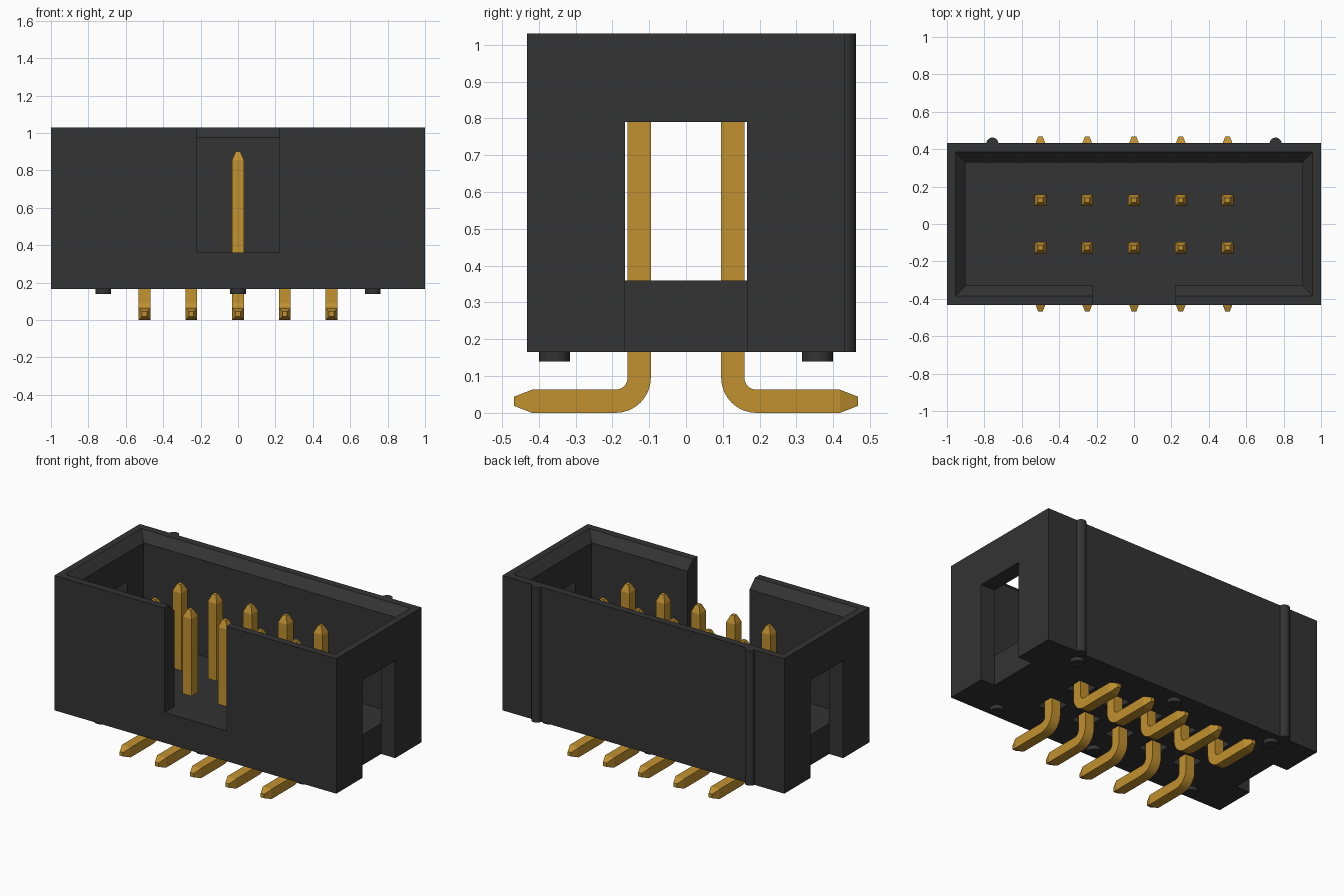
import bpy
import bmesh
import math

cube = bpy.data.objects.get("Cube")
if cube:
    bpy.data.objects.remove(cube, do_unlink=True)


def material(name, rgb):
    m = bpy.data.materials.new(name)
    m.use_nodes = True
    m.diffuse_color = (*rgb, 1)
    m.node_tree.nodes["Principled BSDF"].inputs["Base Color"].default_value = (*rgb, 1)
    return m


BLACK = material("black plastic", (0.033, 0.033, 0.033))
GOLD = material("gold metal", (0.53, 0.28, 0.028))


def loft(name, rings, mat):
    """Skin a list of four-cornered rings and close both ends."""
    bm = bmesh.new()
    loops = [[bm.verts.new(p) for p in ring] for ring in rings]
    for a, b in zip(loops, loops[1:]):
        for i in range(4):
            j = (i + 1) % 4
            bm.faces.new((a[i], a[j], b[j], b[i]))
    bm.faces.new(loops[0][::-1])
    bm.faces.new(loops[-1])
    bmesh.ops.recalc_face_normals(bm, faces=bm.faces)
    mesh = bpy.data.meshes.new(name)
    bm.to_mesh(mesh)
    bm.free()
    obj = bpy.data.objects.new(name, mesh)
    bpy.context.collection.objects.link(obj)
    mesh.materials.append(mat)
    return obj


def rect(x0, x1, y0, y1, z):
    return [(x0, y0, z), (x1, y0, z), (x1, y1, z), (x0, y1, z)]


def box(name, x0, x1, y0, y1, z0, z1):
    return loft(name, [rect(x0, x1, y0, y1, z0), rect(x0, x1, y0, y1, z1)], BLACK)


def activate(obj):
    bpy.ops.object.select_all(action='DESELECT')
    obj.select_set(True)
    bpy.context.view_layer.objects.active = obj


def cut(target, cutter):
    mod = target.modifiers.new("cut", 'BOOLEAN')
    mod.operation = 'DIFFERENCE'
    mod.solver = 'EXACT'
    mod.object = cutter
    activate(target)
    bpy.ops.object.modifier_apply(modifier=mod.name)
    bpy.data.objects.remove(cutter, do_unlink=True)


def cylinder(name, x, y, z0, z1, r):
    bpy.ops.mesh.primitive_cylinder_add(vertices=24, radius=r, depth=z1 - z0,
                                        location=(x, y, (z0 + z1) / 2))
    obj = bpy.context.object
    obj.name = name
    obj.data.materials.append(BLACK)
    bpy.ops.object.shade_smooth_by_angle(angle=math.radians(30))


BASE, FLOOR, TOP = 0.165, 0.36, 1.03
PIN_X = [-0.5, -0.25, 0, 0.25, 0.5]
PIN_Y = 0.127

# Shroud with chamfered cavity
housing = box("housing", -1, 1, -0.432, 0.432, BASE, TOP)
cut(housing, loft("cavity_cutter", [
    rect(-0.9, 0.9, -0.33, 0.33, FLOOR),
    rect(-0.9, 0.9, -0.33, 0.33, 0.975),
    rect(-1.0 + 0.045, 0.955, -0.385, 0.385, TOP),
    rect(-0.965, 0.965, -0.395, 0.395, TOP + 0.01)], BLACK))

# Key slot in the front wall, and a window slot in each end wall
cut(housing, box("key_cutter", -0.22, 0.22, -0.6, -0.3, FLOOR, 1.2))
for s in (-1, 1):
    xs = sorted((s * 0.9, s * 1.2))
    cut(housing, box("window_cutter", *xs, -0.165, 0.165, 0.0, 0.79))

# Shallow pockets under the base around the pins
for x in PIN_X:
    for y in (-PIN_Y, PIN_Y):
        cut(housing, box("pocket_cutter", x - 0.06, x + 0.06, y - 0.06, y + 0.06,
                         0.1, BASE + 0.04))

# Standoff pegs below and round ribs on the back
for x in (-0.72, 0, 0.72):
    for y in (-0.357, 0.357):
        cylinder("standoff_peg", x, y, 0.14, BASE + 0.01, 0.042)
for x in (-0.757, 0.757):
    cylinder("back_rib", x, 0.43, BASE, TOP, 0.032)


# Bent square pins: path stations are (outward y, z, direction angle, half width)
W, TIP, RADIUS = 0.0315, 0.0125, 0.064
stations = [(PIN_Y, 0.90, 0, TIP), (PIN_Y, 0.855, 0, W)]
for k in range(9):
    a = math.radians(90 * k / 8)
    stations.append((PIN_Y + RADIUS * (1 - math.cos(a)),
                     W + RADIUS * (1 - math.sin(a)), a, W))
stations += [(0.418, W, math.pi / 2, W), (0.467, W, math.pi / 2, TIP)]


def pin(name, x, side):
    rings = []
    for y, z, a, w in stations:
        ny, nz = math.cos(a) * w, math.sin(a) * w
        rings.append([(x - w, side * (y - ny), z - nz), (x + w, side * (y - ny), z - nz),
                      (x + w, side * (y + ny), z + nz), (x - w, side * (y + ny), z + nz)])
    obj = loft(name, rings, GOLD)
    activate(obj)
    bpy.ops.object.shade_smooth_by_angle(angle=math.radians(15))


for x in PIN_X:
    pin("front_pin", x, -1)
    pin("back_pin", x, 1)
